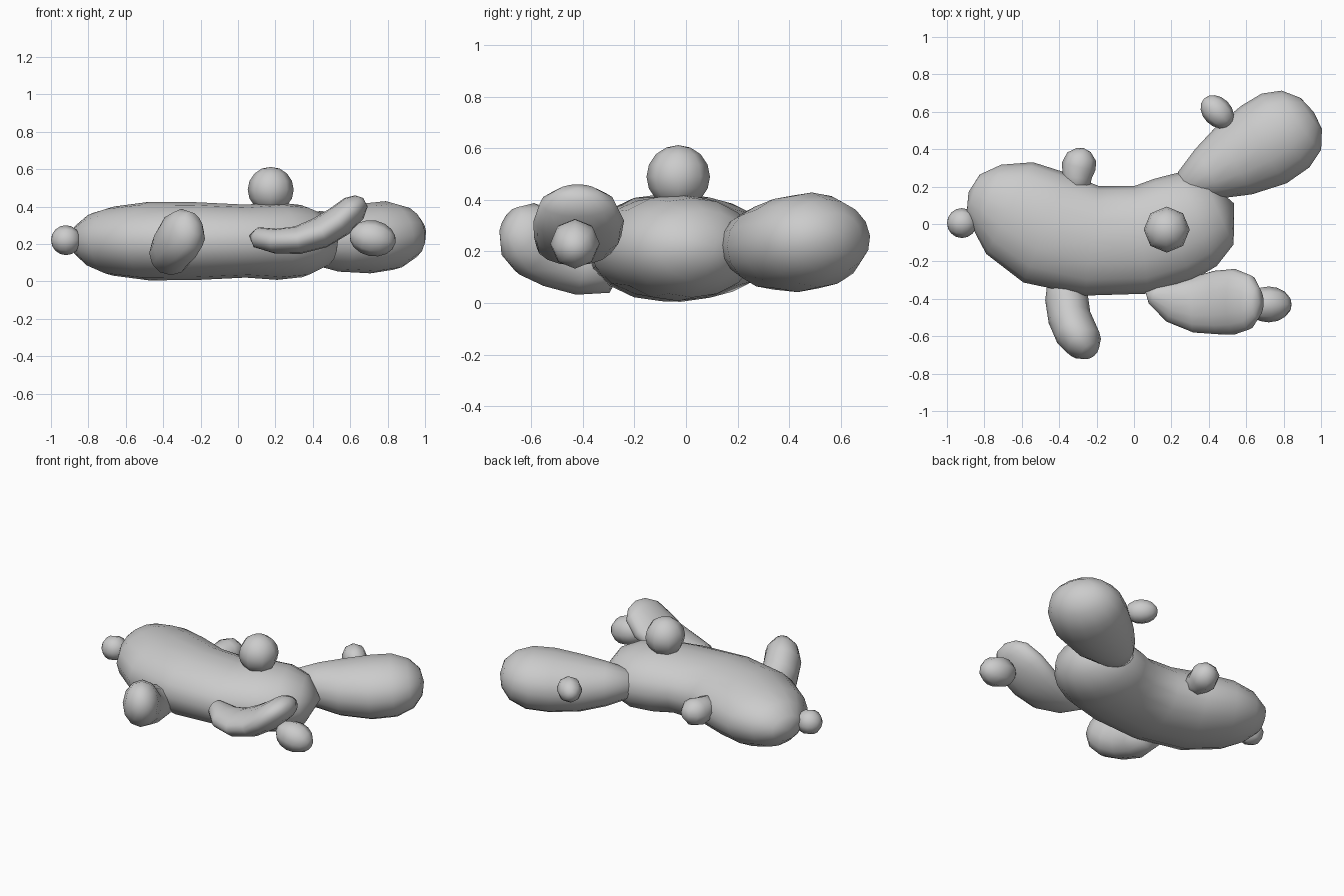
import bpy, bmesh
from mathutils import Vector

UP = Vector((0, 0, 1))


def loft(name, stations, sides=16):
    """Closed tube along stations (x, y, z, half width, half height); ends are points."""
    from math import cos, sin, tau
    bm = bmesh.new()
    pts = [Vector(s[:3]) for s in stations]
    start = bm.verts.new(pts[0])
    rings = []
    for i in range(1, len(pts) - 1):
        t = (pts[i + 1] - pts[i - 1]).normalized()
        side = t.cross(UP).normalized()
        nrm = side.cross(t)
        w, h = stations[i][3:]
        rings.append([bm.verts.new(pts[i] + side * w * cos(tau * k / sides)
                                   + nrm * h * sin(tau * k / sides)) for k in range(sides)])
    end = bm.verts.new(pts[-1])
    for k in range(sides):
        n = (k + 1) % sides
        bm.faces.new((start, rings[0][k], rings[0][n]))
        bm.faces.new((end, rings[-1][n], rings[-1][k]))
        for a, b in zip(rings, rings[1:]):
            bm.faces.new((a[k], b[k], b[n], a[n]))
    finish(name, bm)


def blob(name, centre, axis, radius, length, sides=8):
    """Low-poly ball stretched along an axis."""
    bm = bmesh.new()
    bmesh.ops.create_uvsphere(bm, u_segments=sides, v_segments=8, radius=1)
    q = Vector(axis).to_track_quat('Z', 'Y')
    for v in bm.verts:
        v.co = Vector(centre) + q @ Vector((v.co.x * radius, v.co.y * radius, v.co.z * length))
    finish(name, bm)


def finish(name, bm):
    bmesh.ops.recalc_face_normals(bm, faces=bm.faces[:])
    for f in bm.faces:
        f.smooth = True
    me = bpy.data.meshes.new(name)
    bm.to_mesh(me)
    bm.free()
    bpy.context.collection.objects.link(bpy.data.objects.new(name, me))


# main curved body
loft("body", [
    (-.885, .17, .22, 0, 0), (-.86, .16, .22, .11, .08), (-.78, .135, .22, .195, .145),
    (-.665, .085, .215, .275, .185), (-.475, -.02, .215, .315, .21), (-.225, -.09, .215, .295, .208),
    (.04, -.085, .215, .29, .195), (.21, -.03, .215, .29, .207), (.34, .025, .215, .27, .193),
    (.455, .07, .22, .195, .14), (.535, .11, .225, 0, 0)])

# large rear lobe
loft("large_lobe", [
    (.24, .18, .23, 0, 0), (.28, .2, .23, .09, .09), (.40, .27, .225, .15, .135),
    (.535, .34, .22, .205, .168), (.695, .425, .23, .24, .188), (.81, .5, .245, .235, .185),
    (.895, .555, .26, .19, .145), (.945, .59, .27, .105, .08), (.96, .6, .27, 0, 0)])

# flattened front paddle, curling upward
loft("front_paddle", [
    (.06, -.36, .245, 0, 0), (.1, -.375, .235, .055, .055), (.2, -.415, .215, .11, .066),
    (.32, -.43, .22, .15, .075), (.44, -.42, .26, .17, .085), (.54, -.415, .32, .175, .085),
    (.62, -.42, .39, .145, .075), (.66, -.42, .43, .08, .045), (.67, -.42, .445, 0, 0)])

# small front limb
loft("front_limb", [
    (-.36, -.24, .14, 0, 0), (-.36, -.29, .14, .1, .1), (-.36, -.40, .15, .115, .12),
    (-.345, -.50, .185, .115, .13), (-.31, -.58, .235, .115, .145), (-.265, -.64, .28, .1, .125),
    (-.235, -.68, .31, .055, .07), (-.225, -.69, .315, 0, 0)], 12)

# rear stub: narrow neck and rounded end
loft("rear_stub", [
    (-.31, .16, .235, 0, 0), (-.31, .19, .235, .075, .075), (-.305, .25, .238, .078, .08),
    (-.295, .31, .24, .092, .09), (-.28, .36, .245, .08, .078), (-.27, .395, .247, .04, .04),
    (-.268, .405, .247, 0, 0)], 8)

# knobs
blob("top_knob", (.175, -.03, .49), (0, 0, 1), .123, .122)
blob("end_knob", (-.92, .005, .22), (1, 0, 0), .08, .08)
blob("paddle_knob", (.72, -.43, .23), (1, 0, -.2), .096, .125)
blob("lobe_knob", (.445, .6, .3), (.7, -.7, 0), .077, .1)
